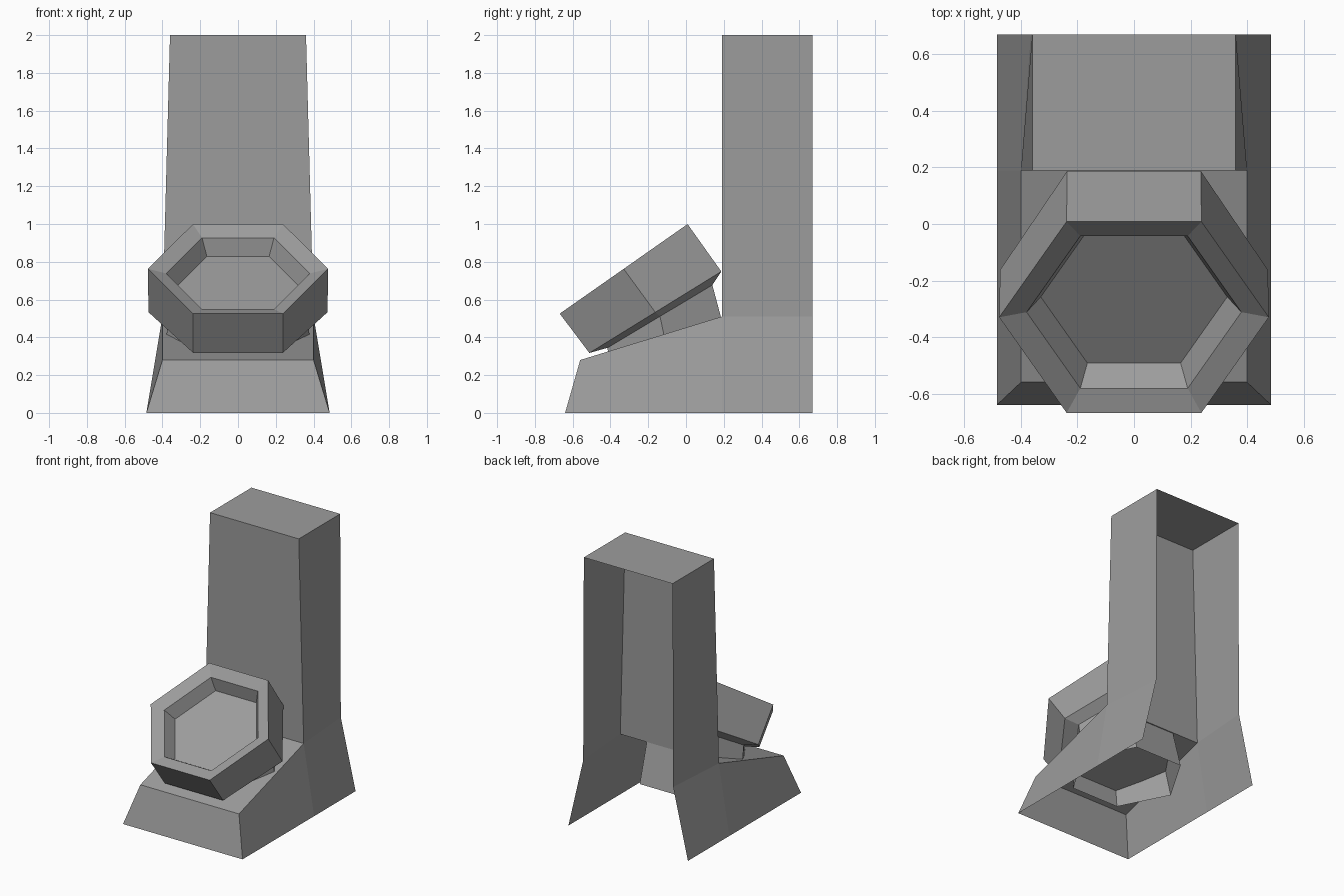
import bpy, bmesh
from math import sin, cos, radians

if "Cube" in bpy.data.objects:
    bpy.data.objects.remove(bpy.data.objects["Cube"])

# Dark grey finish shared by both parts
grey = bpy.data.materials.new("dark_grey")
grey.diffuse_color = (0.335, 0.335, 0.335, 1)
grey.use_nodes = True
grey.node_tree.nodes["Principled BSDF"].inputs["Base Color"].default_value = grey.diffuse_color


def finish(name, bm):
    bmesh.ops.recalc_face_normals(bm, faces=bm.faces)
    mesh = bpy.data.meshes.new(name)
    bm.to_mesh(mesh)
    bm.free()
    mesh.materials.append(grey)
    obj = bpy.data.objects.new(name, mesh)
    bpy.context.collection.objects.link(obj)
    return obj


# Pedestal shell: sloped base plus tapered column, open at back and bottom
right_side = {
    "toe": (0.485, -0.64, 0.0), "lip": (0.40, -0.56, 0.28),
    "waist": (0.40, 0.19, 0.51), "foot": (0.485, 0.19, 0.0),
    "back_waist": (0.365, 0.67, 0.51), "back_foot": (0.485, 0.67, 0.0),
    "top": (0.36, 0.19, 2.0), "back_top": (0.36, 0.67, 2.0),
}
bm = bmesh.new()
R = {k: bm.verts.new(p) for k, p in right_side.items()}
L = {k: bm.verts.new((-p[0], p[1], p[2])) for k, p in right_side.items()}
# front face, slope, column front and column top bridge the two sides
for a, b in (("toe", "lip"), ("lip", "waist"), ("waist", "top"), ("top", "back_top")):
    bm.faces.new((L[a], R[a], R[b], L[b]))
# side panels
for side in (R, L):
    for names in (("toe", "foot", "waist", "lip"),
                  ("foot", "back_foot", "back_waist", "waist"),
                  ("waist", "back_waist", "back_top", "top")):
        bm.faces.new([side[n] for n in names])
finish("pedestal_shell", bm)


# Hexagonal dish on a bent neck: loops of (centre y, centre z, radius, tilt)
loops = [
    (-0.258, 0.664, 0.330, 35),     # dish floor
    (-0.312, 0.738, 0.380, 35),     # inner rim
    (-0.330, 0.7625, 0.477, 35),    # outer rim
    (-0.1625, 0.533, 0.474, 31.7),  # lower outer edge
    (-0.1375, 0.511, 0.373, 30.9),  # top of neck
    (-0.075, 0.214, 0.387, 2),      # open neck end inside the shell
]
bm = bmesh.new()
rings = []
for cy, cz, rad, tilt in loops:
    t = radians(tilt)
    ring = []
    for i in range(6):
        a = radians(60 * i)
        d = rad * sin(a)
        ring.append(bm.verts.new((rad * cos(a), cy + d * cos(t), cz + d * sin(t))))
    rings.append(ring)
bm.faces.new(rings[0])
for lo, hi in zip(rings, rings[1:]):
    for i in range(6):
        j = (i + 1) % 6
        bm.faces.new((lo[i], lo[j], hi[j], hi[i]))
finish("hexagonal_dish", bm)
